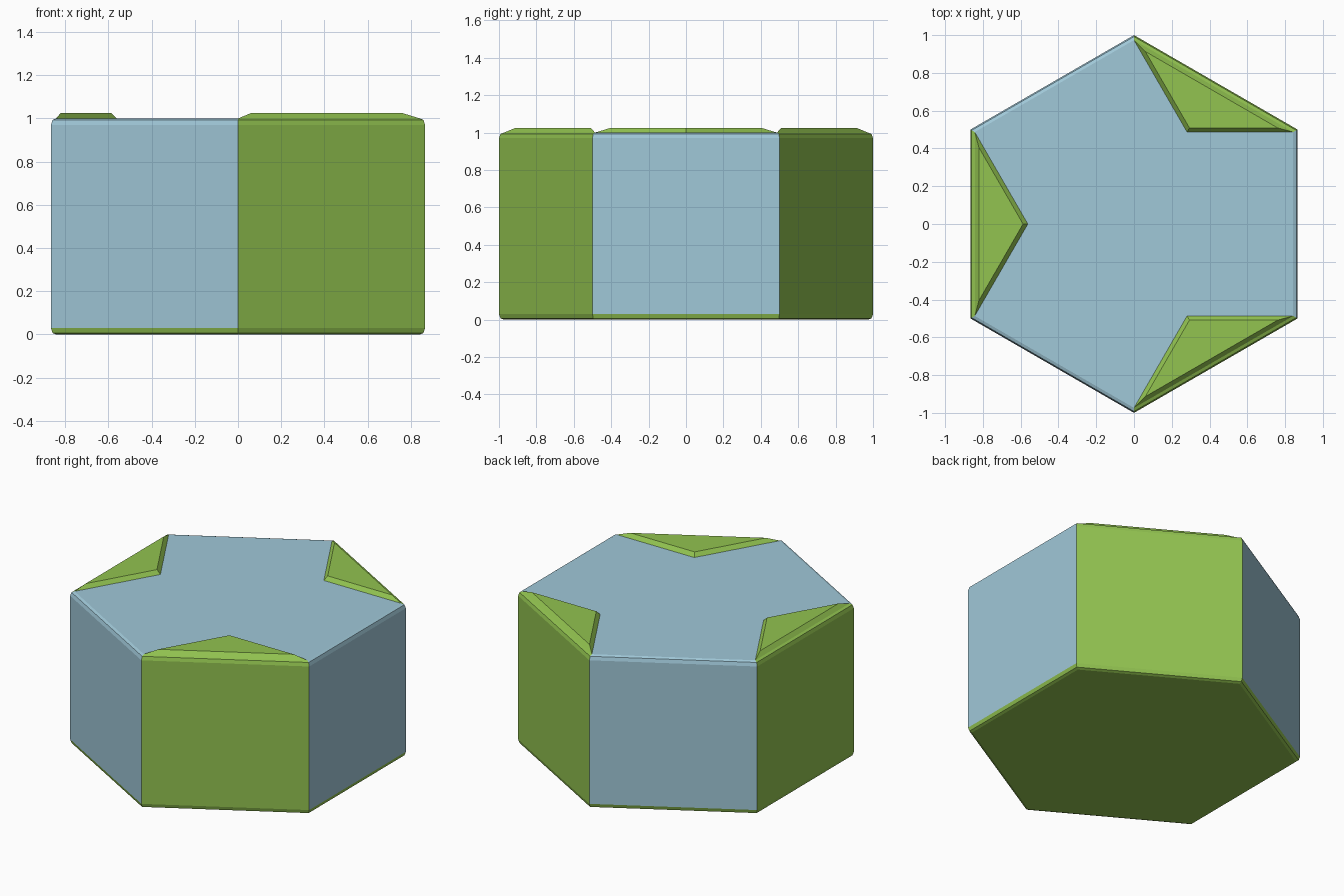
import bpy, bmesh, math
from mathutils import Vector, Matrix

if "Cube" in bpy.data.objects:
    bpy.data.objects.remove(bpy.data.objects["Cube"])

APOTHEM = math.cos(math.radians(30))   # hexagon with corner radius 1
TOP_APOTHEM = 0.843                    # flat top inside the rounded rim
BANK_H = 1.025


def material(name, rgb):
    mat = bpy.data.materials.new(name)
    lin = [((c / 255 + 0.055) / 1.055) ** 2.4 for c in rgb]
    mat.diffuse_color = (*lin, 1)
    mat.use_nodes = True
    mat.node_tree.nodes["Principled BSDF"].inputs["Base Color"].default_value = mat.diffuse_color
    return mat


grass = material("grass green", (146, 195, 80))
water = material("water blue", (160, 200, 216))


def make_object(name, bm, mats):
    bmesh.ops.recalc_face_normals(bm, faces=bm.faces)
    mesh = bpy.data.meshes.new(name)
    bm.to_mesh(mesh)
    bm.free()
    for m in mats:
        mesh.materials.append(m)
    obj = bpy.data.objects.new(name, mesh)
    bpy.context.collection.objects.link(obj)
    return obj


# Hexagonal tile: stacked rings with a rounded rim at top and bottom
profile = [(TOP_APOTHEM, 0), (0.859, 0.007), (APOTHEM, 0.03),
           (APOTHEM, 0.97), (0.859, 0.993), (TOP_APOTHEM, 1)]
bm = bmesh.new()
rings = []
for apothem, z in profile:
    r = apothem / APOTHEM
    rings.append([bm.verts.new((r * math.cos(math.radians(30 + 60 * i)),
                                r * math.sin(math.radians(30 + 60 * i)), z))
                  for i in range(6)])
bm.faces.new(rings[0])
bm.faces.new(rings[-1]).material_index = 1
for low, high in zip(rings, rings[1:]):
    for i in range(6):
        j = (i + 1) % 6
        face = bm.faces.new((low[i], low[j], high[j], high[i]))
        # side i faces 60 * (i + 1) degrees; every other side is water above the base rim
        if i % 2 == 1 and high[0].co.z > 0.05:
            face.material_index = 1
make_object("hex_tile", bm, [grass, water])

# Raised triangular grass banks with sloped edges, on every other side
half = TOP_APOTHEM * math.tan(math.radians(30))
tip = TOP_APOTHEM - half * math.tan(math.radians(30))
inset = 0.022
shift = inset / math.tan(math.radians(15))
base = [(TOP_APOTHEM, -half), (TOP_APOTHEM, half), (tip, 0)]
top = [(TOP_APOTHEM - inset, -half + shift), (TOP_APOTHEM - inset, half - shift),
       (tip + inset / math.sin(math.radians(60)), 0)]
for name, angle in (("back_right_bank", 60), ("left_bank", 180), ("front_right_bank", 300)):
    rot = Matrix.Rotation(math.radians(angle), 3, 'Z')
    bm = bmesh.new()
    lo = [bm.verts.new(rot @ Vector((x, y, 1))) for x, y in base]
    hi = [bm.verts.new(rot @ Vector((x, y, BANK_H))) for x, y in top]
    bm.faces.new(hi)
    for i in range(3):
        j = (i + 1) % 3
        bm.faces.new((lo[i], lo[j], hi[j], hi[i]))
    make_object(name, bm, [grass])
